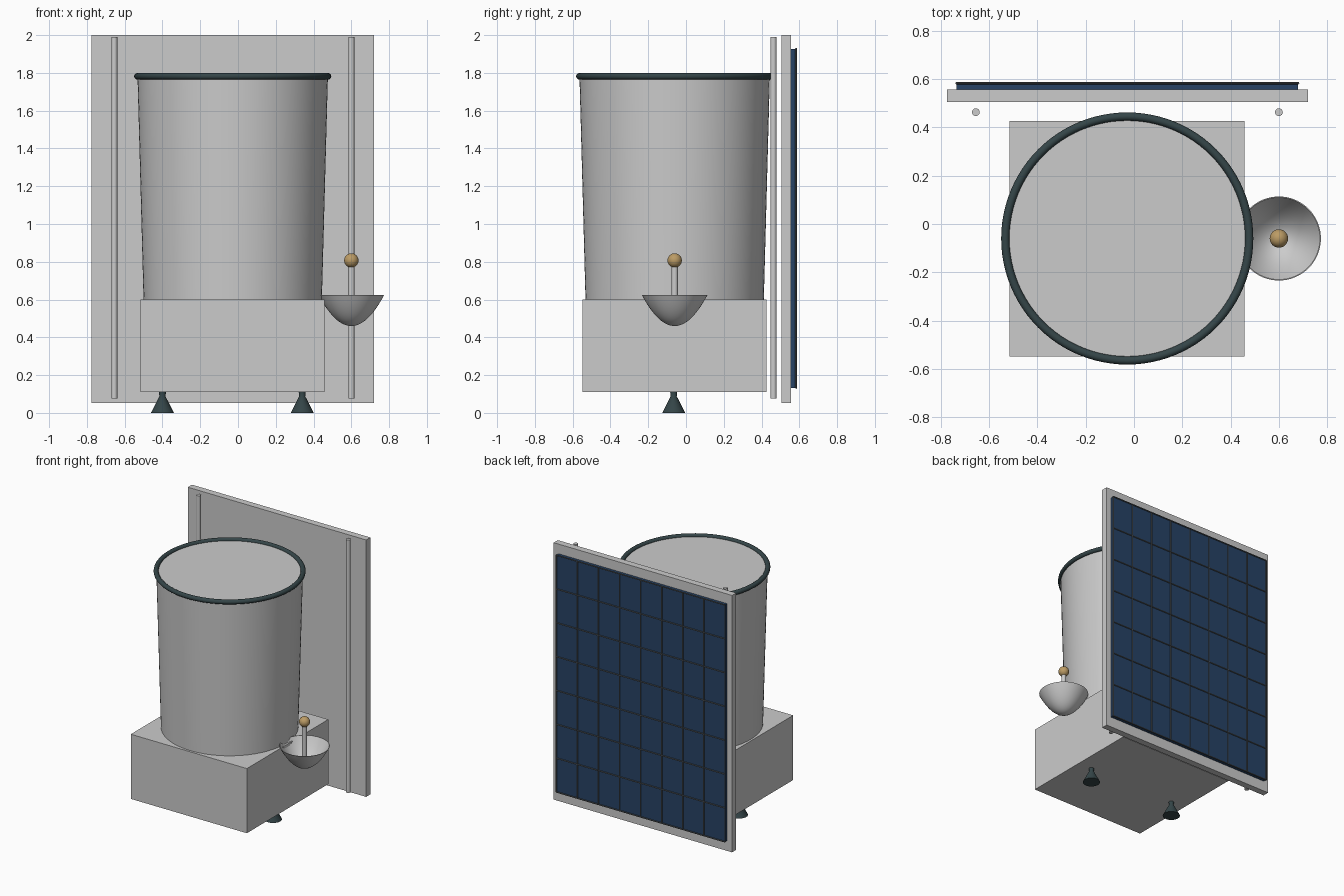
import bpy, bmesh, math
from mathutils import Vector

if "Cube" in bpy.data.objects:
    bpy.data.objects.remove(bpy.data.objects["Cube"])


def material(name, rgb):
    m = bpy.data.materials.new(name)
    m.diffuse_color = (*rgb, 1)
    m.use_nodes = True
    m.node_tree.nodes["Principled BSDF"].inputs["Base Color"].default_value = m.diffuse_color
    return m


DARK = material("dark_green_grey", (0.035, 0.06, 0.065))
BLUE = material("cell_blue", (0.02, 0.055, 0.13))
BRASS = material("brass", (0.5, 0.33, 0.13))
WIRE = material("cell_grid", (0.07, 0.08, 0.09))


def finish(obj, name, mat=None, smooth=False):
    obj.name = name
    if mat:
        obj.data.materials.append(mat)
    if smooth:
        bpy.ops.object.select_all(action='DESELECT')
        obj.select_set(True)
        bpy.context.view_layer.objects.active = obj
        bpy.ops.object.shade_smooth_by_angle(angle=math.radians(35))
    return obj


def box(name, lo, hi, mat=None):
    lo, hi = Vector(lo), Vector(hi)
    bpy.ops.mesh.primitive_cube_add(size=1, location=(lo + hi) / 2)
    o = bpy.context.object
    o.scale = hi - lo
    return finish(o, name, mat)


def rod(name, a, b, r, mat=None, sides=24):
    a, b = Vector(a), Vector(b)
    bpy.ops.mesh.primitive_cylinder_add(vertices=sides, radius=r, depth=(b - a).length,
                                        location=(a + b) / 2)
    o = bpy.context.object
    o.rotation_euler = (b - a).to_track_quat('Z', 'Y').to_euler()
    return finish(o, name, mat, True)


def lathe(name, profile, loc, mat=None, sides=64):
    # revolve (radius, z) points around the vertical axis
    bm = bmesh.new()
    vs = [bm.verts.new((r, 0, z)) for r, z in profile]
    es = [bm.edges.new(p) for p in zip(vs, vs[1:])]
    bmesh.ops.spin(bm, geom=vs + es, cent=(0, 0, 0), axis=(0, 0, 1),
                   angle=2 * math.pi, steps=sides, use_duplicate=False)
    bmesh.ops.remove_doubles(bm, verts=bm.verts, dist=1e-5)
    bmesh.ops.recalc_face_normals(bm, faces=bm.faces)
    me = bpy.data.meshes.new(name)
    bm.to_mesh(me)
    bm.free()
    o = bpy.data.objects.new(name, me)
    bpy.context.collection.objects.link(o)
    o.location = loc
    return finish(o, name, mat, True)


CX, CY = -0.028, -0.06

# base box and tapered drum with its rim
box("base_box", (-0.515, -0.548, 0.11), (0.458, 0.427, 0.6))
lathe("drum", [(0, 0.6), (0.472, 0.6), (0.504, 1.782), (0, 1.782)], (CX, CY, 0), sides=96)
bpy.ops.mesh.primitive_torus_add(major_radius=0.505, minor_radius=0.017, major_segments=96,
                                 minor_segments=16, location=(CX, CY, 1.782))
finish(bpy.context.object, "drum_rim", DARK, True)

# two conical feet
for side, x in (("left", -0.4), ("right", 0.34)):
    lathe(side + "_foot", [(0, 0), (0.061, 0), (0.016, 0.088), (0.019, 0.112), (0, 0.112)],
          (x, -0.065, 0), DARK, 32)

# side dish: thin paraboloid shell, with mast and ball
N = 14
outer = [(0.174 * i / N, 0.46 + 0.165 * (i / N) ** 2) for i in range(N + 1)]
inner = [(0.170 * i / N, 0.464 + 0.161 * (i / N) ** 2) for i in range(N, -1, -1)]
lathe("dish", outer + inner, (0.6, CY, 0))
rod("dish_mast", (0.6, CY, 0.465), (0.6, CY, 0.8), 0.017)
bpy.ops.mesh.primitive_uv_sphere_add(segments=32, ring_count=16, radius=0.038,
                                     location=(0.6, CY, 0.807))
finish(bpy.context.object, "dish_ball", BRASS, True)

# back board and two vertical poles
box("back_board", (-0.775, 0.506, 0.053), (0.72, 0.556, 2.0))
for side, x in (("left", -0.655), ("right", 0.6)):
    rod(side + "_pole", (x, 0.463, 0.075), (x, 0.463, 1.99), 0.016)

# solar cells with a grid of thin wires
X0, X1, Z0, Z1, Y = -0.735, 0.68, 0.132, 1.927, 0.583
box("solar_cells", (X0, 0.554, Z0), (X1, Y, Z1), BLUE)
COLS, ROWS = 8, 7
for i in range(COLS + 1):
    x = X0 + (X1 - X0) * i / COLS
    rod(f"grid_upright_{i}", (x, Y, Z0), (x, Y, Z1), 0.005, WIRE, 8)
for j in range(ROWS + 1):
    z = Z0 + (Z1 - Z0) * j / ROWS
    rod(f"grid_crossbar_{j}", (X0, Y, z), (X1, Y, z), 0.005, WIRE, 8)
